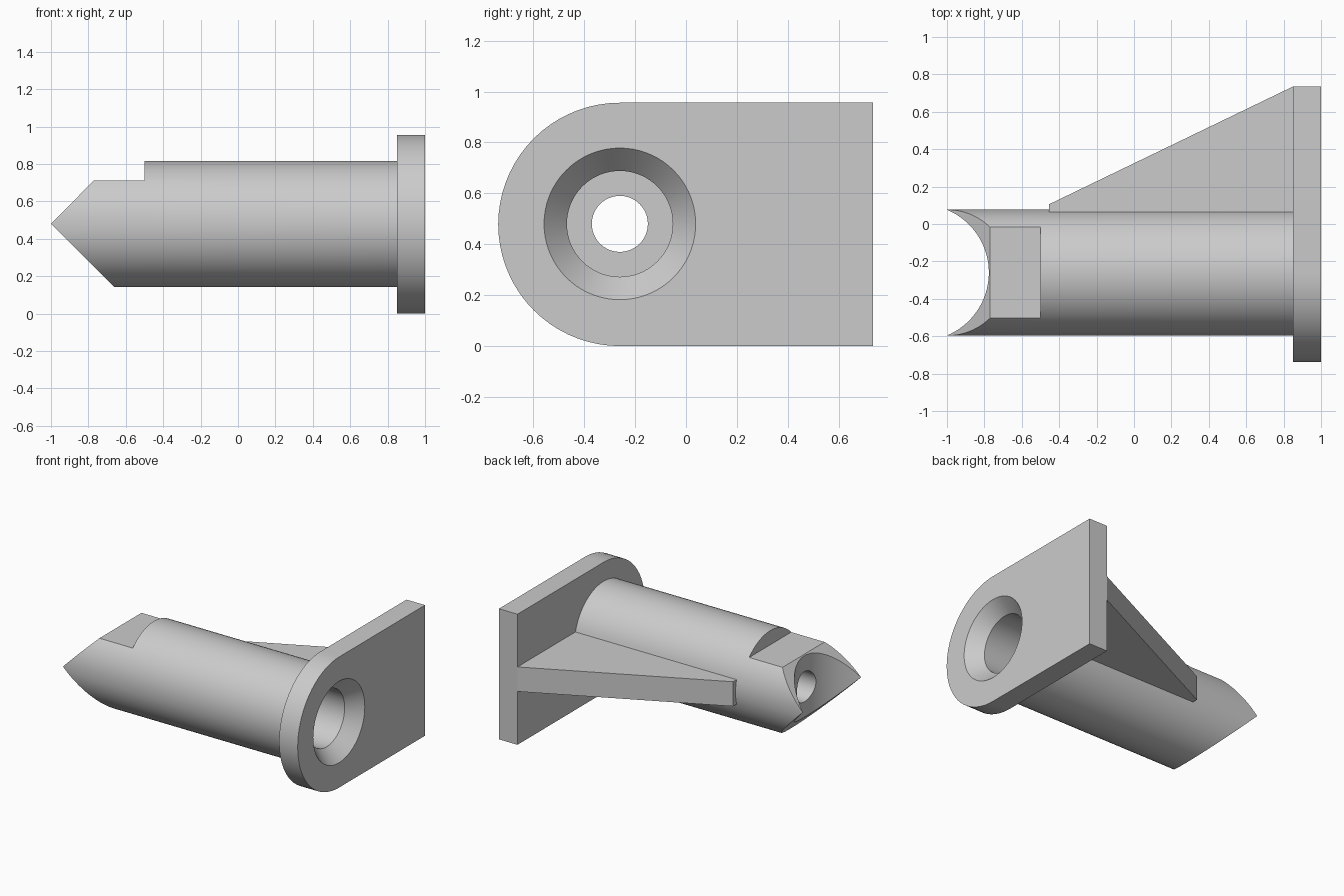
import bpy, bmesh, math
from mathutils import Vector

cube = bpy.data.objects.get("Cube")
if cube:
    bpy.data.objects.remove(cube, do_unlink=True)

AY, AZ = -0.26, 0.48      # barrel axis runs along x through here
R = 0.337                 # barrel radius

grey = bpy.data.materials.new("light grey")
grey.use_nodes = True
grey.diffuse_color = (0.6, 0.6, 0.6, 1)
grey.node_tree.nodes["Principled BSDF"].inputs["Base Color"].default_value = (0.6, 0.6, 0.6, 1)


def finish(name, bm):
    bmesh.ops.recalc_face_normals(bm, faces=bm.faces)
    mesh = bpy.data.meshes.new(name)
    bm.to_mesh(mesh)
    bm.free()
    mesh.materials.append(grey)
    obj = bpy.data.objects.new(name, mesh)
    bpy.context.collection.objects.link(obj)
    return obj


def prism(name, points, depth):
    """Extrude a closed outline along a vector."""
    bm = bmesh.new()
    face = bm.faces.new([bm.verts.new(p) for p in points])
    new = bmesh.ops.extrude_face_region(bm, geom=[face])["geom"]
    bmesh.ops.translate(bm, vec=Vector(depth),
                        verts=[v for v in new if isinstance(v, bmesh.types.BMVert)])
    return finish(name, bm)


def lathe_x(name, profile, n=72):
    """Closed stack of rings (x, radius) around the barrel axis."""
    bm = bmesh.new()
    rings = [[bm.verts.new((x, AY + r * math.cos(math.tau * i / n),
                            AZ + r * math.sin(math.tau * i / n))) for i in range(n)]
             for x, r in profile]
    for a, b in zip(rings, rings[1:]):
        for i in range(n):
            j = (i + 1) % n
            bm.faces.new((a[i], a[j], b[j], b[i]))
    bm.faces.new(rings[0])
    bm.faces.new(rings[-1])
    return finish(name, bm)


def combine(target, other, operation):
    mod = target.modifiers.new(operation.lower(), 'BOOLEAN')
    mod.operation = operation
    mod.solver = 'EXACT'
    mod.object = other
    bpy.context.view_layer.objects.active = target
    bpy.ops.object.modifier_apply(modifier=mod.name)
    bpy.data.objects.remove(other, do_unlink=True)


# Barrel trimmed to its side outline: pointed tip and stepped flat on top
body = lathe_x("barrel_bracket", [(-1.05, R), (0.92, R)])
outline = [(-1, AZ), (-0.77, 0.713), (-0.5, 0.713), (-0.5, 1), (1, 1), (1, -0.1), (-0.42, -0.1)]
combine(body, prism("side_outline", [(x, -1, z) for x, z in outline], (0, 2, 0)), 'INTERSECT')

# Concave mouth across the tip
cx, cr = -1.14, 0.364
mouth = [(cx + cr * math.cos(math.tau * i / 96), AY + cr * math.sin(math.tau * i / 96), -0.2)
         for i in range(96)]
combine(body, prism("mouth_cutter", mouth, (0, 0, 1.5)), 'DIFFERENCE')

# Tapered side rib
rib = [(-0.455, AY + 0.1), (-0.455, 0.105), (0.85, 0.735), (0.92, 0.735), (0.92, AY + 0.1)]
combine(body, prism("side_rib", [(x, y, AZ - 0.09) for x, y in rib], (0, 0, 0.18)), 'UNION')

# End plate, rounded on the front
PR = 0.478
arc = [math.pi / 2 + math.pi * i / 36 for i in range(37)]
plate = [(0.85, AY + PR * math.cos(a), PR + PR * math.sin(a)) for a in arc]
plate += [(0.85, 0.735, 0), (0.85, 0.735, 2 * PR)]
combine(body, prism("end_plate", plate, (0.15, 0, 0)), 'UNION')

# Countersunk bore stepping down to a small through hole
bore = [(-1.3, 0.11), (-0.55, 0.11), (-0.55, 0.208), (0.9, 0.208), (1, 0.298), (1.1, 0.298)]
combine(body, lathe_x("bore_cutter", bore), 'DIFFERENCE')

bpy.ops.object.select_all(action='DESELECT')
body.select_set(True)
bpy.context.view_layer.objects.active = body
bpy.ops.object.shade_smooth_by_angle(angle=math.radians(20))
